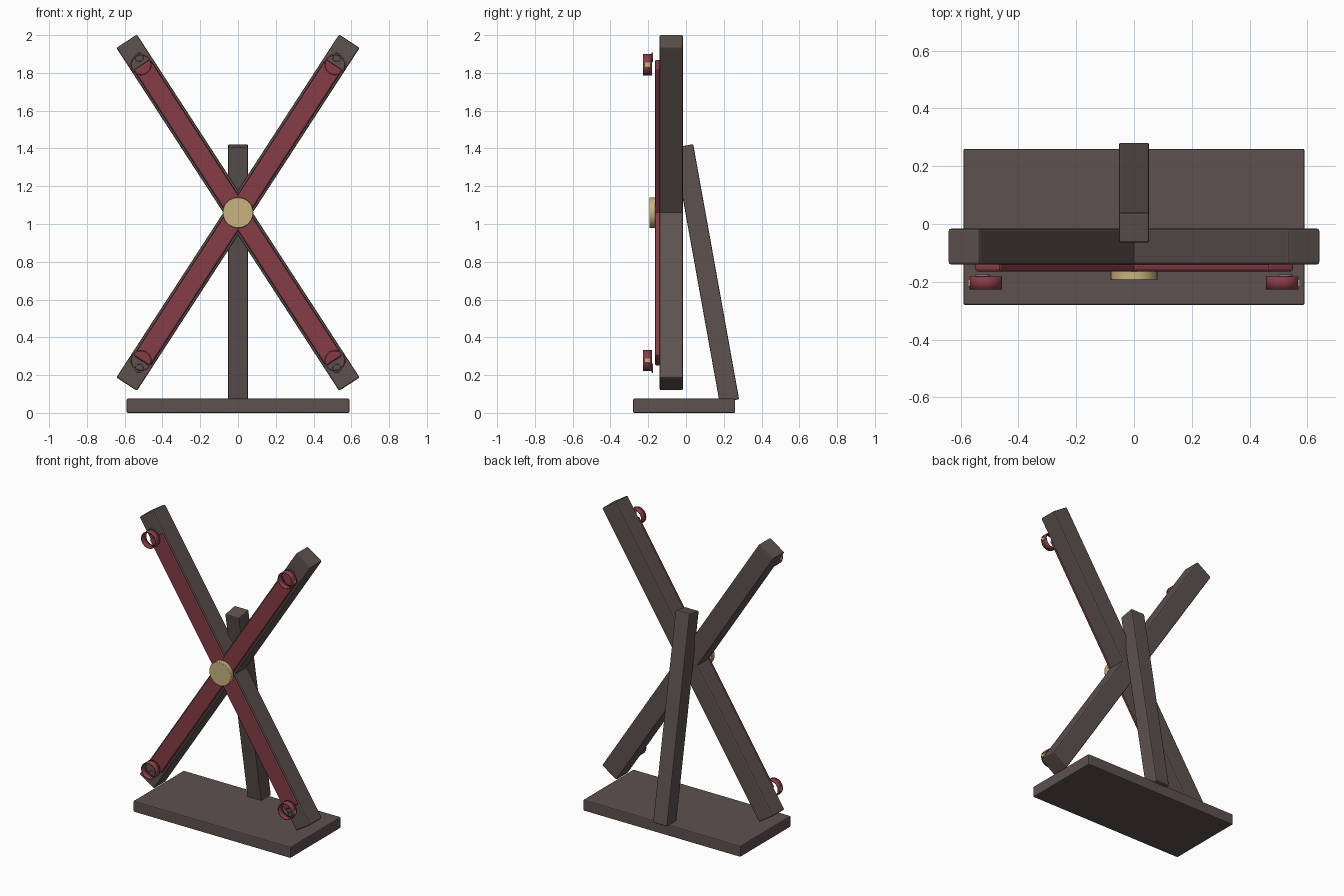
import bpy
from math import radians

cube = bpy.data.objects.get("Cube")
if cube:
    bpy.data.objects.remove(cube, do_unlink=True)


def material(name, rgb):
    m = bpy.data.materials.new(name)
    m.use_nodes = True
    color = (*rgb, 1)
    m.diffuse_color = color
    m.node_tree.nodes["Principled BSDF"].inputs["Base Color"].default_value = color
    return m


WOOD = material("dark wood", (0.11, 0.085, 0.078))
LEATHER = material("red leather", (0.24, 0.046, 0.062))
BRASS = material("brass", (0.58, 0.45, 0.21))
STEEL = material("steel", (0.25, 0.25, 0.26))


def finish(name, mat, bevel=0, segments=2):
    ob = bpy.context.object
    ob.name = name
    ob.data.materials.append(mat)
    if bevel:
        mod = ob.modifiers.new("bevel", "BEVEL")
        mod.width, mod.segments = bevel, segments
    return ob


def box(name, mat, loc, size, rot=(0, 0, 0), bevel=0.006):
    bpy.ops.mesh.primitive_cube_add(size=1, location=loc, rotation=rot)
    bpy.context.object.scale = size
    bpy.ops.object.transform_apply(location=False, rotation=False, scale=True)
    return finish(name, mat, bevel)


def cylinder(name, mat, loc, radius, depth, fill="NGON", bevel=0):
    bpy.ops.mesh.primitive_cylinder_add(
        vertices=32, radius=radius, depth=depth, location=loc,
        rotation=(radians(90), 0, 0), end_fill_type=fill)
    bpy.ops.object.shade_smooth_by_angle(angle=radians(35))
    return finish(name, mat, bevel)


HUB_Z = 1.06
LEAN = radians(33)

# Base board and leaning rear post
box("base_board", WOOD, (0, -0.01, 0.0375), (1.18, 0.54, 0.075))
box("rear_post", WOOD, (0, 0.108, 0.738), (0.105, 0.105, 1.372),
    (radians(10.2), 0, 0))

# Crossed beams with padded fronts
for side, label in ((1, "left"), (-1, "right")):
    turn = (0, side * LEAN, 0)
    box(label + "_beam", WOOD, (0, -0.078, HUB_Z), (0.13, 0.124, 2.165),
        turn, 0.008)
    box(label + "_pad", LEATHER, (0, -0.15, HUB_Z), (0.105, 0.03, 1.87),
        turn, 0.01)

# Brass disc over the crossing
cylinder("centre_disc", BRASS, (0, -0.178, HUB_Z), 0.081, 0.032, bevel=0.003)

# Open cuff, buckle and fixing link near each beam end
for side, side_name in ((1, "left"), (-1, "right")):
    for up, up_name in ((1, "upper"), (-1, "lower")):
        label = up_name + "_" + side_name
        x, z = side * 0.513, HUB_Z + up * 0.783
        cuff = cylinder(label + "_cuff", LEATHER, (x, -0.204, z), 0.056,
                        0.046, "NOTHING")
        wall = cuff.modifiers.new("wall", "SOLIDIFY")
        wall.thickness = 0.007
        box(label + "_buckle", BRASS, (x + side * 0.055, -0.204, z),
            (0.012, 0.026, 0.024), bevel=0.002)
        bpy.ops.mesh.primitive_torus_add(
            major_radius=0.022, minor_radius=0.004, major_segments=24,
            minor_segments=8, location=(x + side * 0.01, -0.178, z + up * 0.04),
            rotation=(radians(90), 0, 0))
        bpy.ops.object.shade_smooth_by_angle(angle=radians(60))
        finish(label + "_link", STEEL)
